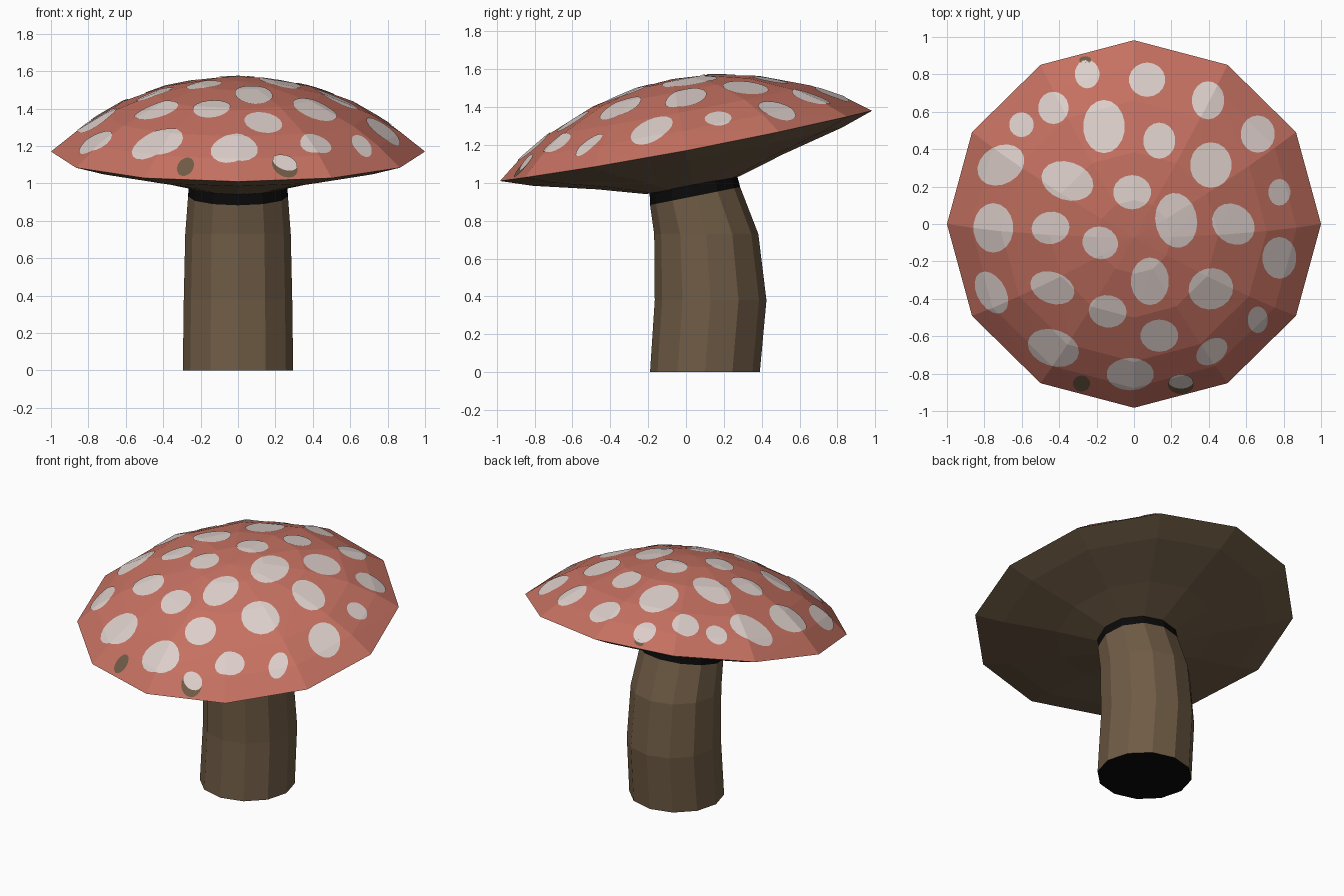
import bpy, bmesh, math
from mathutils import Vector

if "Cube" in bpy.data.objects:
    bpy.data.objects.remove(bpy.data.objects["Cube"])

SIDES = 12
TILT = math.radians(10.7)


def material(name, rgb):
    m = bpy.data.materials.new(name)
    m.diffuse_color = (*rgb, 1)
    m.use_nodes = True
    m.node_tree.nodes["Principled BSDF"].inputs["Base Color"].default_value = m.diffuse_color
    return m


RED = material("cap red", (0.56, 0.165, 0.12))
WHITE = material("spot white", (0.72, 0.62, 0.59))
BROWN = material("stem brown", (0.16, 0.106, 0.06))
BLACK = material("black", (0.003, 0.003, 0.003))


def make_object(name, bm, mats):
    me = bpy.data.meshes.new(name)
    bm.to_mesh(me)
    bm.free()
    for m in mats:
        me.materials.append(m)
    ob = bpy.data.objects.new(name, me)
    bpy.context.collection.objects.link(ob)
    return ob


def bridge(bm, a, b, mat=0):
    for i in range(len(a)):
        j = (i + 1) % len(a)
        bm.faces.new((a[i], a[j], b[j], b[i])).material_index = mat


def cap_point(r, h, a):
    # lathe point, tilted backwards and slightly bent
    x, v = r * math.cos(a), r * math.sin(a)
    y = v * math.cos(TILT) - h * math.sin(TILT)
    z = 1.17 + v * math.sin(TILT) + h * math.cos(TILT) + 0.025 * v * v
    return Vector((x, y, z))


def cap_rings(bm, profile):
    return [[bm.verts.new(cap_point(r, h, 2 * math.pi * i / SIDES))
             for i in range(SIDES)] for r, h in profile]


def dome_mesh():
    bm = bmesh.new()
    rings = cap_rings(bm, [(1, 0), (0.87, 0.105), (0.71, 0.203),
                           (0.45, 0.312), (0.2, 0.37)])
    for a, b in zip(rings, rings[1:]):
        bridge(bm, a, b)
    top = bm.verts.new(cap_point(0, 0.385, 0))
    for i in range(SIDES):
        bm.faces.new((rings[-1][i], rings[-1][(i + 1) % SIDES], top))
    bmesh.ops.triangulate(bm, faces=bm.faces[:])
    bm.normal_update()
    return bm


# Cap dome and underside
make_object("cap_top", dome_mesh(), [RED])

bm = bmesh.new()
rings = cap_rings(bm, [(1, 0), (0.83, -0.05), (0.5, -0.12), (0.25, -0.188)])
for a, b in zip(rings, rings[1:]):
    bridge(bm, b, a)
bm.faces.new(rings[-1][::-1])
make_object("cap_underside", bm, [BROWN])


# Spots: pieces of the dome trimmed to an ellipse and lifted a little
def spot(name, x, y, rx, ry, rot=0, mat=WHITE, lift=0.004, n=18):
    bm = dome_mesh()
    c, s = math.cos(math.radians(rot)), math.sin(math.radians(rot))
    for i in range(n):
        a = 2 * math.pi * i / n
        ex, ey = rx * math.cos(a), ry * math.sin(a)
        nx, ny = math.cos(a) / rx, math.sin(a) / ry
        bmesh.ops.bisect_plane(
            bm, geom=bm.verts[:] + bm.edges[:] + bm.faces[:],
            plane_co=(x + c * ex - s * ey, y + s * ex + c * ey, 0),
            plane_no=(c * nx - s * ny, s * nx + c * ny, 0), clear_outer=True)
    bm.normal_update()
    for v in bm.verts:
        v.co += v.normal * lift
    make_object(name, bm, [mat])


SPOTS = [
    (-.25, .80, .065, .075), (.07, .77, .095, .09), (-.43, .62, .08, .085),
    (-.60, .53, .065, .065), (-.16, .52, .11, .14), (.395, .66, .085, .10),
    (.66, .48, .09, .098), (.135, .445, .085, .095), (.41, .315, .11, .12),
    (-.71, .315, .13, .10, 30), (-.355, .23, .14, .10, -18),
    (-.01, .17, .10, .09), (.225, .02, .11, .145, 8), (.775, .17, .058, .07),
    (.53, 0, .12, .10, -40), (-.75, -.02, .105, .13), (-.445, -.02, .10, .085, 10),
    (-.18, -.10, .095, .085, -20), (.775, -.18, .09, .11), (.085, -.305, .10, .125),
    (.41, -.345, .118, .108, 15), (-.435, -.34, .12, .082, -20),
    (-.76, -.365, .075, .12, 30), (-.14, -.465, .10, .085, -10),
    (.135, -.595, .10, .085), (.66, -.51, .053, .07),
    (.415, -.68, .09, .062, 35), (-.43, -.66, .138, .095, -18),
    (-.02, -.80, .125, .085)]
for k, sp in enumerate(SPOTS):
    spot(f"spot_{k + 1}", *sp)

# Bare brown patches near the rim
spot("patch_left", -.28, -.85, .045, .042, mat=BROWN)
spot("patch_back", -.26, .875, .032, .02, mat=BROWN)
spot("patch_right", .25, -.855, .068, .05, mat=BROWN)
spot("spot_30", .25, -.838, .065, .036, lift=0.007)

# Stem: slightly curved, black collar under the cap and black base
bm = bmesh.new()
rings = []
for z, cy, rx, ry, slope in [(0, .10, .295, .29, 0), (.38, .13, .29, .295, 0),
                             (.73, .107, .282, .275, 0),
                             (.93, .048, .267, .238, .2),
                             (1.02, .035, .262, .228, .2)]:
    ring = []
    for i in range(SIDES):
        a = 2 * math.pi * i / SIDES
        dy = ry * math.sin(a)
        ring.append(bm.verts.new((rx * math.cos(a), cy + dy, z + slope * dy)))
    rings.append(ring)
for k in range(4):
    bridge(bm, rings[k], rings[k + 1], 1 if k == 3 else 0)
bm.faces.new(rings[0][::-1]).material_index = 1
make_object("stem", bm, [BROWN, BLACK])
